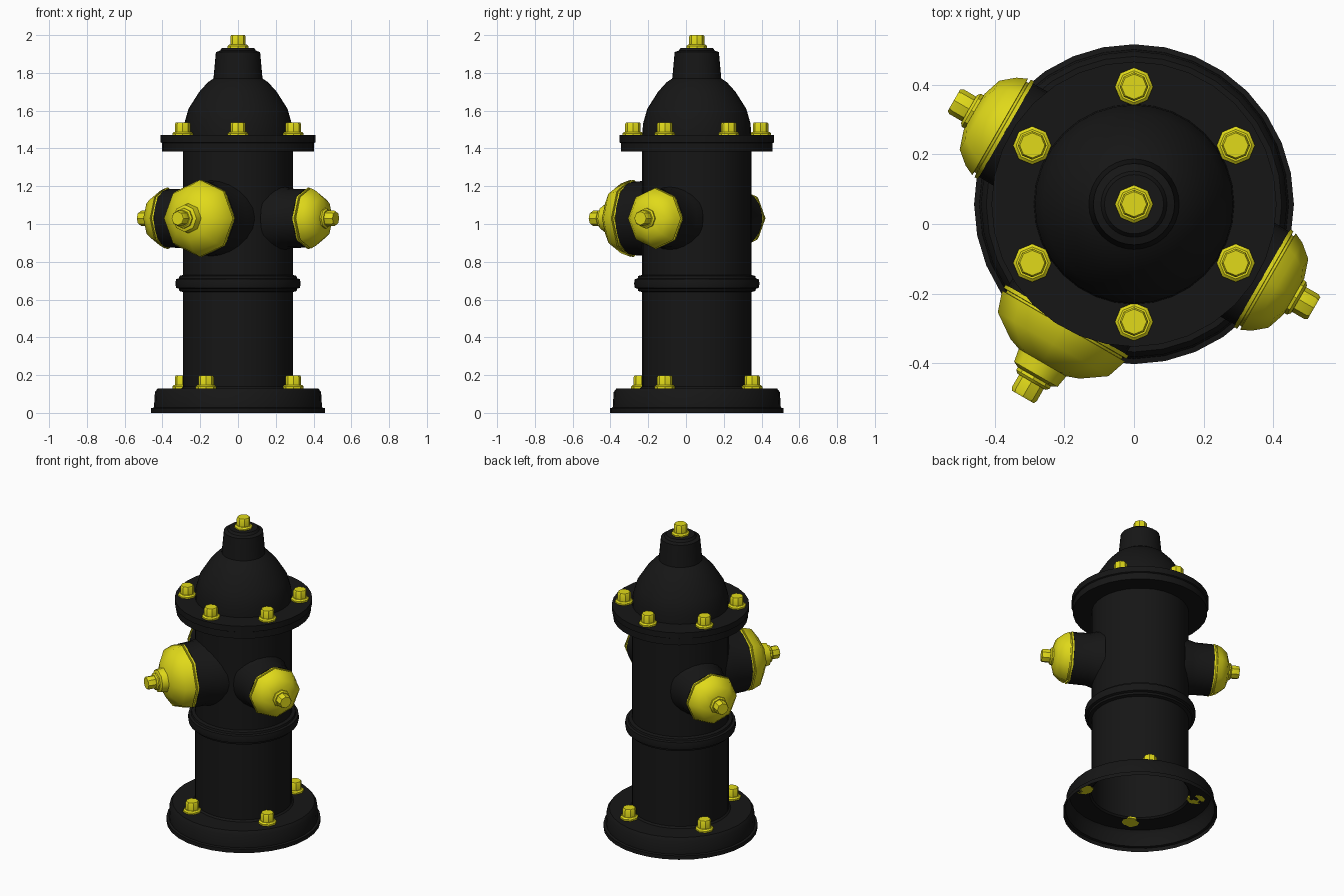
import bpy, bmesh
from math import radians, sin, cos, tau
from mathutils import Matrix, Vector

if "Cube" in bpy.data.objects:
    bpy.data.objects.remove(bpy.data.objects["Cube"])

CENTRE = Vector((0, 0.057, 0))


def material(name, color):
    m = bpy.data.materials.new(name)
    m.diffuse_color = color
    m.use_nodes = True
    m.node_tree.nodes["Principled BSDF"].inputs["Base Color"].default_value = m.diffuse_color
    return m


BLACK = material("black_paint", (0.008, 0.008, 0.008, 1))
YELLOW = material("yellow_paint", (0.75, 0.7, 0.01, 1))


def lathe(name, profile, sides, mat, matrix, cap_start=False, cap_end=True, angle=35):
    """Revolve (radius, height) points about local z."""
    bm = bmesh.new()
    rings = [[bm.verts.new((r * cos(tau * i / sides), r * sin(tau * i / sides), z))
              for i in range(sides)] for r, z in profile]
    for a, b in zip(rings, rings[1:]):
        for i in range(sides):
            j = (i + 1) % sides
            bm.faces.new((a[i], a[j], b[j], b[i]))
    if cap_start:
        bm.faces.new(rings[0][::-1])
    if cap_end:
        bm.faces.new(rings[-1])
    mesh = bpy.data.meshes.new(name)
    bm.to_mesh(mesh)
    bm.free()
    mesh.materials.append(mat)
    ob = bpy.data.objects.new(name, mesh)
    ob.matrix_world = matrix
    bpy.context.collection.objects.link(ob)
    bpy.ops.object.select_all(action='DESELECT')
    ob.select_set(True)
    bpy.context.view_layer.objects.active = ob
    bpy.ops.object.shade_smooth_by_angle(angle=radians(angle))
    return ob


BOLT = [(0.055, 0), (0.055, 0.01), (0.046, 0.018), (0.041, 0.018), (0.041, 0.06), (0.036, 0.068)]


def bolt(name, matrix):
    lathe(name, BOLT, 8, YELLOW, matrix, cap_start=True)


def polar(radius, deg, z):
    a = radians(deg)
    return Matrix.Translation(CENTRE + Vector((radius * cos(a), radius * sin(a), z)))


# Main casting: open-bottomed base flange, barrel, and band
axis = Matrix.Translation(CENTRE)
lathe("barrel", [(0.46, 0), (0.46, 0.025), (0.445, 0.028), (0.44, 0.11), (0.425, 0.13),
                 (0.30, 0.13), (0.29, 0.14), (0.29, 0.64), (0.31, 0.645), (0.313, 0.657),
                 (0.328, 0.662), (0.332, 0.685), (0.328, 0.708), (0.313, 0.712),
                 (0.31, 0.725), (0.29, 0.73), (0.29, 1.39)],
      32, BLACK, axis, cap_end=False)

# Bonnet: bolted flange, dome and neck
lathe("bonnet", [(0.29, 1.385), (0.402, 1.385), (0.402, 1.428), (0.41, 1.432), (0.41, 1.47),
                 (0.288, 1.47), (0.285, 1.53), (0.262, 1.61), (0.205, 1.70), (0.16, 1.75),
                 (0.13, 1.77), (0.117, 1.91), (0.095, 1.918), (0.085, 1.933)],
      32, BLACK, axis)
bolt("top_bolt", polar(0, 0, 1.932))

# Flange bolts
for i in range(6):
    bolt(f"bonnet_bolt_{i + 1}", polar(0.338, 30 + 60 * i, 1.47))
for i in range(4):
    bolt(f"base_bolt_{i + 1}", polar(0.338, -30 + 90 * i, 0.13))


# Outlets: black stub, octagonal yellow cap and end nut
def outlet(name, deg, stub, cap, tip):
    m = (Matrix.Translation(CENTRE + Vector((0, 0, 1.03)))
         @ Matrix.Rotation(radians(deg), 4, 'Z') @ Matrix.Rotation(radians(90), 4, 'Y'))
    lathe(name + "_stub", stub, 24, BLACK, m)
    lathe(name + "_cap", cap, 8, YELLOW, m, cap_start=True, angle=50)
    bolt(name + "_nut", m @ Matrix.Translation((0, 0, tip - 0.068)))


SMALL_STUB = [(0.178, 0.24), (0.166, 0.29), (0.157, 0.32), (0.155, 0.425)]
SMALL_CAP = [(0.162, 0.425), (0.162, 0.436), (0.15, 0.437), (0.15, 0.444), (0.16, 0.445),
             (0.146, 0.475), (0.114, 0.513), (0.06, 0.531)]
BIG_STUB = [(0.215, 0.19), (0.207, 0.26), (0.198, 0.30), (0.195, 0.385)]
BIG_CAP = [(0.204, 0.385), (0.204, 0.396), (0.192, 0.397), (0.192, 0.404), (0.204, 0.405),
           (0.184, 0.465), (0.115, 0.513), (0.079, 0.526), (0.072, 0.565), (0.055, 0.573)]

outlet("left_outlet", 150, SMALL_STUB, SMALL_CAP, 0.598)
outlet("right_outlet", -30, SMALL_STUB, SMALL_CAP, 0.598)
outlet("front_outlet", 240, BIG_STUB, BIG_CAP, 0.64)
